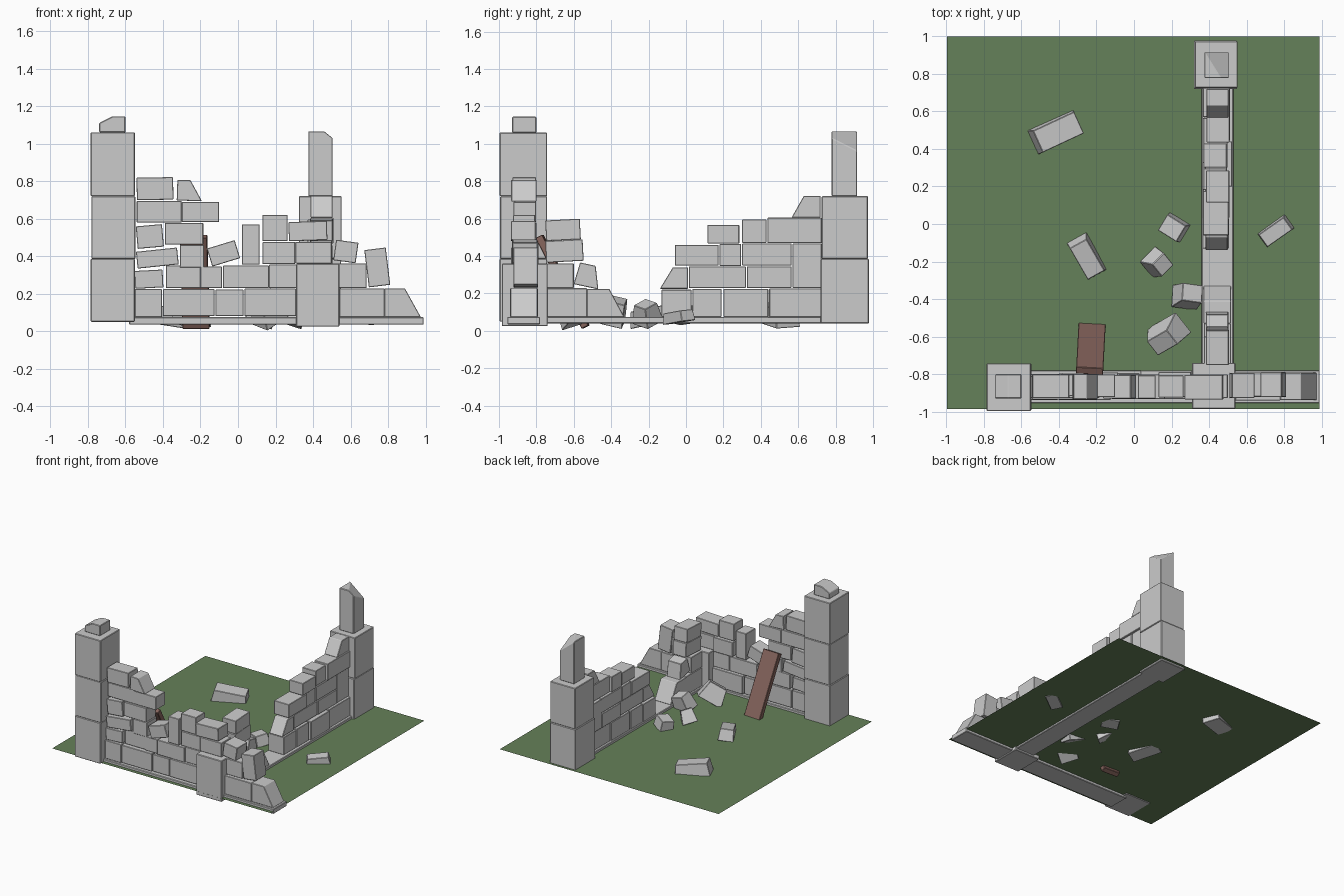
import bpy, bmesh, math, random
from mathutils import Matrix, Vector

random.seed(4)


def make(name, bm, matrix=Matrix(), bevel=0.004, color=None):
    if bevel:
        bmesh.ops.bevel(bm, geom=bm.edges[:], offset=bevel, segments=1, affect='EDGES')
    bmesh.ops.recalc_face_normals(bm, faces=bm.faces[:])
    me = bpy.data.meshes.new(name)
    bm.to_mesh(me)
    bm.free()
    ob = bpy.data.objects.new(name, me)
    ob.matrix_world = matrix
    bpy.context.collection.objects.link(ob)
    if color:
        mat = bpy.data.materials.new(name + "_paint")
        mat.diffuse_color = color
        me.materials.append(mat)
    return ob


def box_bm(sx, sy, sz):
    bm = bmesh.new()
    bmesh.ops.create_cube(bm, size=1, matrix=Matrix.Diagonal((sx, sy, sz, 1)))
    return bm


def slice_off(bm, point, normal):
    g = bm.verts[:] + bm.edges[:] + bm.faces[:]
    r = bmesh.ops.bisect_plane(bm, geom=g, plane_co=point, plane_no=normal, clear_outer=True)
    bmesh.ops.contextual_create(bm, geom=[e for e in r['geom_cut'] if isinstance(e, bmesh.types.BMEdge)])


def box(name, x0, x1, y0, y1, z0, z1, bevel=0.004, cut=None):
    c = Vector(((x0 + x1) / 2, (y0 + y1) / 2, (z0 + z1) / 2))
    bm = box_bm(x1 - x0, y1 - y0, z1 - z0)
    if cut:
        slice_off(bm, Vector(cut[0]) - c, Vector(cut[1]))
    return make(name, bm, Matrix.Translation(c), bevel)


# a stone in a wall: span u, height z, tilt in degrees, inset of top left / right corner
def stones(prefix, frame, rows):
    for i, (u0, u1, z0, z1, *extra) in enumerate(rows):
        tilt, left, right = (extra + [0, 0, 0])[:3]
        depth = (0.145 if z1 < 0.3 else 0.125) + random.uniform(-0.01, 0.01)
        bm = box_bm(u1 - u0, depth, z1 - z0)
        for v in bm.verts:
            if v.co.z > 0:
                v.co.x += left if v.co.x < 0 else -right
        m = (frame @ Matrix.Translation(((u0 + u1) / 2, random.uniform(-0.008, 0.008), (z0 + z1) / 2))
             @ Matrix.Rotation(-math.radians(tilt), 4, 'Y'))
        make(f"{prefix}_stone_{i + 1}", bm, m, 0.003)


# ground sheet
bm = bmesh.new()
bmesh.ops.create_grid(bm, x_segments=1, y_segments=1, size=0.993)
make("grass_ground", bm, Matrix.Translation((-0.003, 0.007, 0.055)), 0, (0.13, 0.22, 0.1, 1))

# wall footings
box("front_footing", -0.58, 0.99, -0.955, -0.78, 0.035, 0.075)
box("side_footing", 0.36, 0.53, -0.8, 0.79, 0.04, 0.075)

# pillars
for i, (z0, z1) in enumerate([(0.05, 0.385), (0.385, 0.72), (0.72, 1.06)]):
    d = 0.003 * (i % 2)
    box(f"left_pillar_block_{i + 1}", -0.785 + d, -0.55 + d, -0.997 + d, -0.743, z0, z1)
box("left_pillar_cap", -0.74, -0.6, -0.93, -0.8, 1.06, 1.145, cut=((-0.67, 0, 1.145), (-0.5, 0, 1)))
box("back_pillar_block_1", 0.32, 0.55, 0.72, 0.978, 0.04, 0.385)
box("back_pillar_block_2", 0.325, 0.553, 0.725, 0.973, 0.385, 0.72)
box("back_pillar_shaft", 0.375, 0.505, 0.778, 0.915, 0.72, 1.065,
    cut=((0.505, 0.78, 1.03), (0.8, 0.5, 1)))
box("corner_pier", 0.31, 0.54, -0.985, -0.74, 0.025, 0.36)

# front wall
front = Matrix.Translation((0, -0.862, 0))
stones("front_wall", front, [
    (-0.55, -0.405, 0.075, 0.225), (-0.40, -0.125, 0.08, 0.225), (-0.12, 0.03, 0.08, 0.222),
    (0.035, 0.31, 0.08, 0.227), (0.54, 0.78, 0.075, 0.227), (0.78, 0.975, 0.075, 0.228, 0, 0, 0.085),
    (-0.55, -0.40, 0.23, 0.325, 3), (-0.385, -0.20, 0.23, 0.35), (-0.2, -0.085, 0.23, 0.345),
    (-0.08, 0.165, 0.23, 0.35), (0.165, 0.315, 0.23, 0.355), (0.53, 0.685, 0.23, 0.36),
    (-0.54, -0.32, 0.345, 0.435, 6), (-0.31, -0.18, 0.34, 0.46), (-0.155, 0.0, 0.365, 0.465, 17),
    (0.02, 0.115, 0.355, 0.57), (0.13, 0.305, 0.357, 0.475), (0.305, 0.5, 0.36, 0.475),
    (0.515, 0.635, 0.37, 0.48, -8), (0.685, 0.8, 0.24, 0.44, 7),
    (-0.54, -0.40, 0.445, 0.565, 5), (-0.39, -0.185, 0.462, 0.578),
    (0.13, 0.265, 0.48, 0.62), (0.27, 0.475, 0.483, 0.585, 2),
    (-0.54, -0.30, 0.58, 0.695), (-0.30, -0.10, 0.582, 0.69),
    (-0.54, -0.345, 0.70, 0.82, 1), (-0.325, -0.19, 0.695, 0.805, -2, 0, 0.065)])

# side wall
side = Matrix.Translation((0.44, 0, 0)) @ Matrix.Rotation(math.pi / 2, 4, 'Z')
stones("side_wall", side, [
    (-0.75, -0.53, 0.075, 0.228), (-0.53, -0.33, 0.075, 0.225, 0, 0, 0.08),
    (-0.13, 0.03, 0.075, 0.22), (0.035, 0.19, 0.075, 0.225), (0.2, 0.44, 0.075, 0.225),
    (0.445, 0.725, 0.075, 0.227), (-0.75, -0.6, 0.23, 0.36), (-0.59, -0.455, 0.235, 0.355, -12, 0.01, 0.04),
    (-0.14, 0.01, 0.225, 0.34, 0, 0.07), (0.015, 0.32, 0.23, 0.345), (0.325, 0.565, 0.23, 0.345),
    (0.57, 0.725, 0.23, 0.467), (-0.75, -0.55, 0.37, 0.485, 3), (-0.06, 0.175, 0.35, 0.46),
    (0.18, 0.295, 0.347, 0.465), (0.3, 0.565, 0.35, 0.467), (-0.75, -0.565, 0.485, 0.595, 3),
    (0.115, 0.285, 0.468, 0.567), (0.3, 0.43, 0.47, 0.595), (0.435, 0.725, 0.47, 0.605),
    (0.565, 0.72, 0.607, 0.722, 0, 0.065)])

# fallen rubble: centre, size, rotation in degrees, taper of the top
rubble = [
    ((-0.41, 0.49, 0.085), (0.27, 0.14, 0.1), (4, 8, 25), 0.9),
    ((-0.25, -0.18, 0.08), (0.23, 0.12, 0.09), (6, 10, -60), 0.85),
    ((0.21, -0.02, 0.09), (0.13, 0.11, 0.09), (8, -8, -32), 0.9),
    ((0.13, -0.21, 0.095), (0.12, 0.12, 0.11), (24, 14, 45), 0.75),
    ((0.29, -0.38, 0.105), (0.14, 0.12, 0.13), (-14, 18, -8), 0.8),
    ((0.17, -0.6, 0.12), (0.2, 0.14, 0.14), (16, -30, 30), 0.7),
    ((0.755, -0.04, 0.075), (0.18, 0.09, 0.06), (5, -6, 35), 0.9)]
for i, (loc, size, rot, taper) in enumerate(rubble):
    bm = box_bm(*size)
    for v in bm.verts:
        if v.co.z > 0:
            v.co.x *= taper
            v.co.y *= taper
    m = Matrix.Translation(loc)
    for ang, ax in zip(reversed(rot), "ZYX"):
        m = m @ Matrix.Rotation(math.radians(ang), 4, ax)
    low = min((m @ v.co).z for v in bm.verts)
    m.translation.z += max(0, 0.002 - low)
    make(f"rubble_{i + 1}", bm, m, 0.003)

# wooden plank leaning on the inner face of the front wall
plank = (Matrix.Translation((-0.23, -0.66, 0.263)) @ Matrix.Rotation(math.radians(-3), 4, 'Z')
         @ Matrix.Rotation(math.radians(27), 4, 'X'))
make("leaning_plank", box_bm(0.145, 0.04, 0.545), plank, 0.003, (0.24, 0.13, 0.11, 1))
